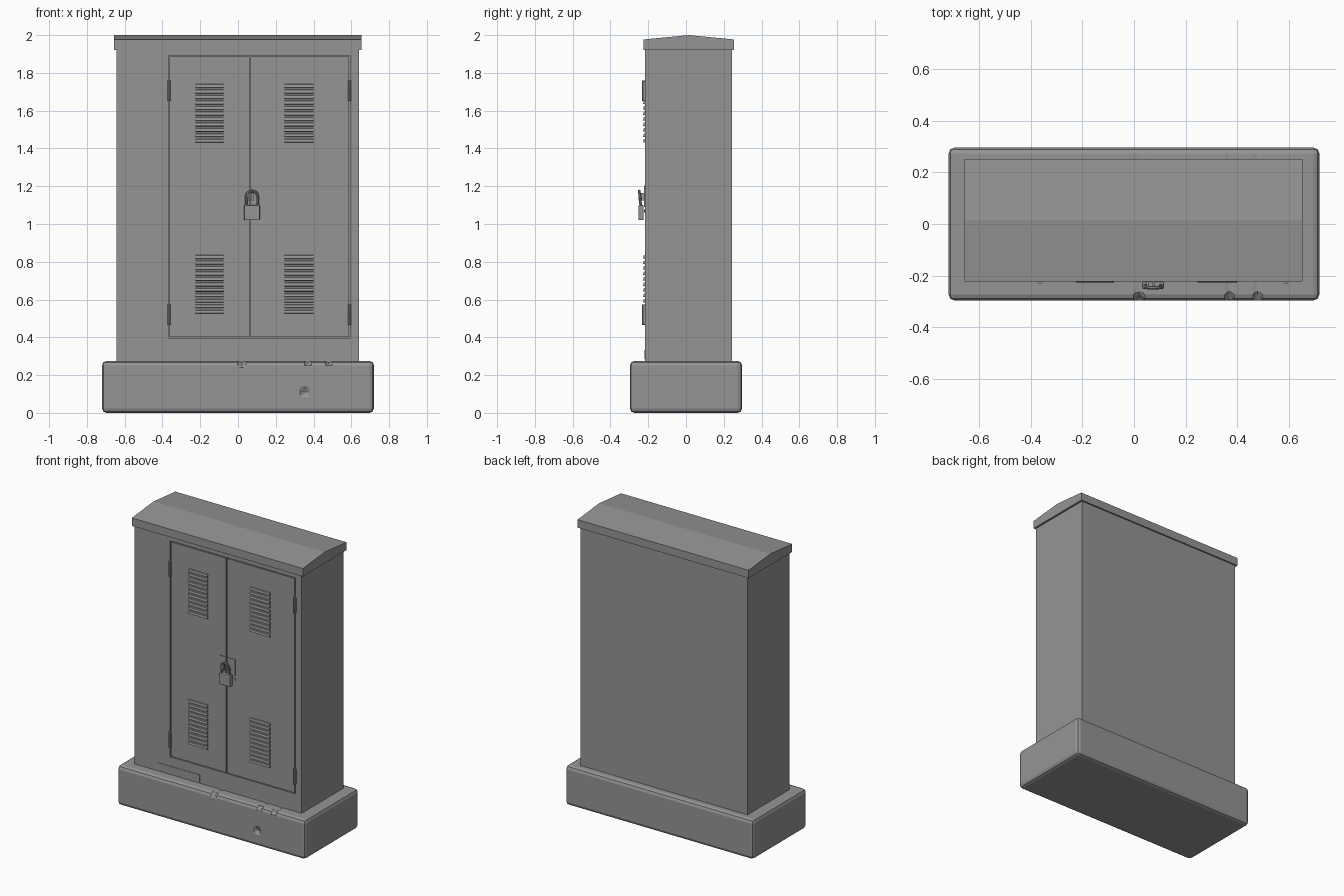
import bpy, bmesh, math
from mathutils import Vector

if "Cube" in bpy.data.objects:
    bpy.data.objects.remove(bpy.data.objects["Cube"])

grey = bpy.data.materials.new("plain grey")
grey.diffuse_color = (0.3, 0.3, 0.3, 1)
grey.use_nodes = True
grey.node_tree.nodes["Principled BSDF"].inputs["Base Color"].default_value = grey.diffuse_color


def finish(name, bm, bevel=0.0, segments=1):
    bmesh.ops.recalc_face_normals(bm, faces=bm.faces)
    me = bpy.data.meshes.new(name)
    bm.to_mesh(me)
    bm.free()
    me.materials.append(grey)
    ob = bpy.data.objects.new(name, me)
    bpy.context.collection.objects.link(ob)
    if bevel:
        m = ob.modifiers.new("bevel", 'BEVEL')
        m.width, m.segments = bevel, segments
    return ob


def add_box(bm, x0, x1, y0, y1, z0, z1):
    for v in bmesh.ops.create_cube(bm, size=1)["verts"]:
        v.co = Vector((x1 if v.co.x > 0 else x0,
                       y1 if v.co.y > 0 else y0,
                       z1 if v.co.z > 0 else z0))


def box(name, x0, x1, y0, y1, z0, z1, bevel=0.0, segments=1):
    bm = bmesh.new()
    add_box(bm, x0, x1, y0, y1, z0, z1)
    return finish(name, bm, bevel, segments)


def add_prism(bm, profile, x0, x1):
    # extrude a (y, z) profile along x
    a = [bm.verts.new((x0, y, z)) for y, z in profile]
    b = [bm.verts.new((x1, y, z)) for y, z in profile]
    bm.faces.new(a)
    bm.faces.new(b[::-1])
    for i in range(len(a)):
        j = (i + 1) % len(a)
        bm.faces.new((a[i], b[i], b[j], a[j]))


def add_cyl(bm, centre, r, length, axis='Z', sides=12):
    vs = bmesh.ops.create_cone(bm, cap_ends=True, segments=sides, radius1=r,
                               radius2=r, depth=length)["verts"]
    for v in vs:
        c = v.co.copy()
        if axis == 'Y':
            c = Vector((c.x, -c.z, c.y))
        v.co = c + Vector(centre)


def slice_at(bm, axis, value):
    normal = Vector((0, 0, 0))
    normal[axis] = 1
    bmesh.ops.bisect_plane(bm, geom=bm.verts[:] + bm.edges[:] + bm.faces[:],
                           dist=1e-5, plane_co=normal * value, plane_no=normal)


FRONT = -0.217          # outer plane of the doors
INNER = FRONT + 0.025   # bottom of the door gaps

# Concrete base: chamfered block with small chips pushed into its front
bm = bmesh.new()
add_box(bm, -0.72, 0.72, -0.297, 0.297, 0, 0.275)
bmesh.ops.bevel(bm, geom=bm.edges[:], offset=0.024, segments=2, profile=0.5,
                affect='EDGES')
chips = [(0.355, 0.11, 0.026), (0.02, 0.264, 0.022),
         (0.37, 0.266, 0.018), (0.48, 0.268, 0.018)]
for cx, cz, r in chips:
    for k in (-1, -0.5, 0.0, 0.5, 1):
        slice_at(bm, 0, cx + r * k)
for z in (0.08, 0.095, 0.11, 0.125, 0.14, 0.24):
    slice_at(bm, 2, z)
for v in bm.verts:
    if v.co.y < -0.26:
        for cx, cz, r in chips:
            d = math.hypot(v.co.x - cx, v.co.z - cz) / r
            if d < 0.99:
                v.co.y += 0.016 * (1 - d * d)
                if cz > 0.2:
                    v.co.z -= 0.008 * (1 - d * d)
finish("concrete_base", bm)

# Cabinet body and the flush frame around the doors
box("cabinet_body", -0.642, 0.64, INNER, 0.243, 0.26, 1.935)
DX0, DX1, DZ0, DZ1, MID, GAP = -0.365, 0.59, 0.40, 1.89, 0.064, 0.003
bm = bmesh.new()
add_box(bm, -0.642, DX0 - GAP, FRONT, INNER, 0.26, 1.935)
add_box(bm, DX1 + GAP, 0.64, FRONT, INNER, 0.26, 1.935)
add_box(bm, DX0 - GAP, DX1 + GAP, FRONT, INNER, 0.26, DZ0 - GAP)
add_box(bm, DX0 - GAP, DX1 + GAP, FRONT, INNER, DZ1 + GAP, 1.935)
finish("door_frame", bm)

# Doors
box("left_door", DX0 + GAP, MID - GAP, FRONT - 0.001, INNER, DZ0 + GAP, DZ1 - GAP)
box("right_door", MID + GAP, DX1 - GAP, FRONT - 0.001, INNER, DZ0 + GAP, DZ1 - GAP)

# Shallow gabled roof with a lip
bm = bmesh.new()
add_prism(bm, [(-0.224, 1.922), (0.253, 1.922), (0.253, 1.977),
               (0.015, 2.0), (-0.224, 1.977)], -0.657, 0.654)
finish("roof", bm)

# Louvred vents
for side, x0, x1 in [("left", -0.225, -0.078), ("right", 0.247, 0.4)]:
    for level, z0 in [("lower", 0.525), ("upper", 1.43)]:
        bm = bmesh.new()
        for i in range(11):
            z = z0 + i * 0.029
            add_prism(bm, [(FRONT, z + 0.021), (FRONT - 0.007, z + 0.018),
                           (FRONT - 0.01, z + 0.003), (FRONT, z)], x0, x1)
        finish(f"{side}_{level}_vent", bm)

# Hinges
for side, x in [("left", DX0), ("right", DX1)]:
    for level, z in [("lower", 0.52), ("upper", 1.705)]:
        bm = bmesh.new()
        add_box(bm, x - 0.009, x + 0.009, FRONT - 0.008, FRONT, z - 0.05, z + 0.05)
        add_cyl(bm, (x, FRONT - 0.008, z), 0.008, 0.108, sides=10)
        finish(f"{side}_{level}_hinge", bm)

# Lock plates, rivets and staples
bm = bmesh.new()
add_box(bm, 0.012, 0.058, FRONT - 0.005, FRONT, 1.09, 1.205)
add_box(bm, 0.07, 0.132, FRONT - 0.005, FRONT, 1.09, 1.205)
for x in (0.008, 0.128):
    add_cyl(bm, (x, FRONT - 0.003, 1.068), 0.008, 0.006, 'Y', 8)
for x in (0.054, 0.076):
    add_box(bm, x - 0.005, x + 0.005, FRONT - 0.034, FRONT, 1.125, 1.165)
finish("lock_plates", bm)

# Padlock body
box("padlock_body", 0.032, 0.116, -0.252, -0.224, 1.02, 1.1, 0.005, 2)

# Padlock shackle
cu = bpy.data.curves.new("padlock_shackle", 'CURVE')
cu.dimensions = '3D'
cu.bevel_depth, cu.bevel_resolution = 0.007, 2
arc = [(0.03 * math.cos(math.pi * i / 10), 1.145 + 0.03 * math.sin(math.pi * i / 10))
       for i in range(11)]
path = [(0.03, 1.09)] + arc + [(-0.03, 1.09)]
sp = cu.splines.new('POLY')
sp.points.add(len(path) - 1)
for p, (x, z) in zip(sp.points, path):
    p.co = (0.074 + x, -0.239 - 0.1 * (z - 1.09), z, 1)
cu.materials.append(grey)
shackle = bpy.data.objects.new("padlock_shackle", cu)
bpy.context.collection.objects.link(shackle)
bpy.context.view_layer.objects.active = shackle
shackle.select_set(True)
bpy.ops.object.convert(target='MESH')
bpy.ops.object.shade_smooth_by_angle()

# Thin worn strip at the foot of the cabinet
box("worn_strip", -0.46, -0.14, FRONT - 0.003, FRONT, 0.285, 0.333)
